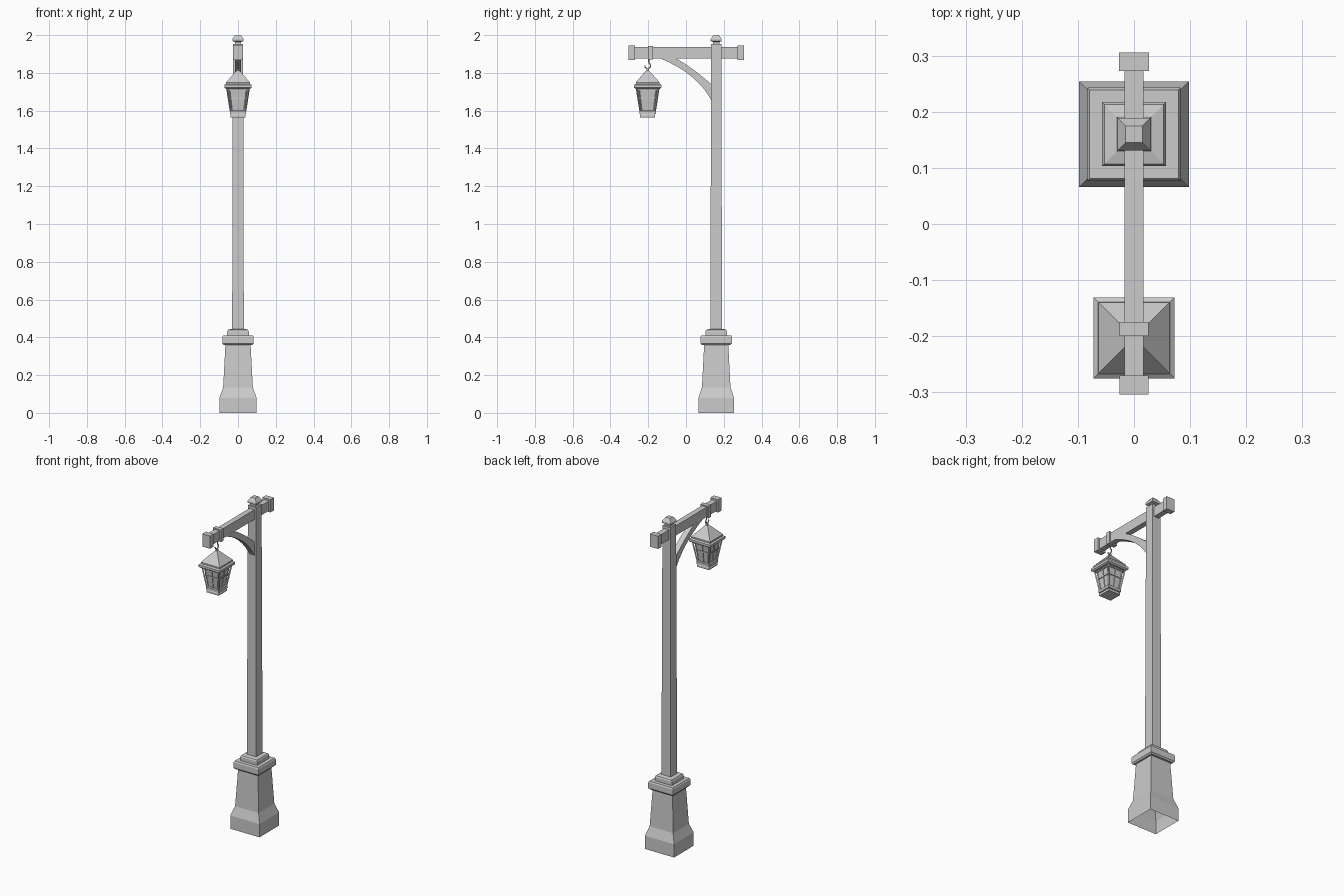
import bpy, bmesh, math
from mathutils import Vector

if "Cube" in bpy.data.objects:
    bpy.data.objects.remove(bpy.data.objects["Cube"], do_unlink=True)

grey = bpy.data.materials.new("plain grey")
grey.use_nodes = True
colour = (0.6, 0.6, 0.6, 1)
grey.diffuse_color = colour
grey.node_tree.nodes["Principled BSDF"].inputs["Base Color"].default_value = colour

POST_Y, LAMP_Y = 0.16, -0.203


def finish(name, bm):
    bmesh.ops.recalc_face_normals(bm, faces=bm.faces)
    mesh = bpy.data.meshes.new(name)
    bm.to_mesh(mesh)
    bm.free()
    mesh.materials.append(grey)
    obj = bpy.data.objects.new(name, mesh)
    bpy.context.collection.objects.link(obj)
    return obj


def stack(name, y, rings, open_bottom=False):
    """Square tower through rings of (half width, height)."""
    bm = bmesh.new()
    loops = [[bm.verts.new((sx * h, y + sy * h, z))
              for sx, sy in ((-1, -1), (1, -1), (1, 1), (-1, 1))] for h, z in rings]
    for a, b in zip(loops, loops[1:]):
        for i in range(4):
            j = (i + 1) % 4
            bm.faces.new((a[i], a[j], b[j], b[i]))
    bm.faces.new(loops[-1])
    if not open_bottom:
        bm.faces.new(loops[0])
    return finish(name, bm)


def box(name, half_x, y0, y1, z0, z1):
    bm = bmesh.new()
    bmesh.ops.create_cube(bm, size=1)
    for v in bm.verts:
        v.co = (v.co.x * 2 * half_x, (y0 + y1) / 2 + v.co.y * (y1 - y0),
                (z0 + z1) / 2 + v.co.z * (z1 - z0))
    return finish(name, bm)


def bar(name, a, b, width):
    """Square bar between two points."""
    a, b = Vector(a), Vector(b)
    bm = bmesh.new()
    bmesh.ops.create_cube(bm, size=1)
    bmesh.ops.scale(bm, vec=(width, width, (b - a).length), verts=bm.verts)
    turn = (b - a).to_track_quat('Z', 'Y').to_matrix()
    bmesh.ops.rotate(bm, cent=(0, 0, 0), matrix=turn, verts=bm.verts)
    bmesh.ops.translate(bm, vec=(a + b) / 2, verts=bm.verts)
    return finish(name, bm)


def bezier(p0, p1, p2, steps=8):
    for i in range(steps + 1):
        t = i / steps
        yield tuple((1 - t) ** 2 * a + 2 * t * (1 - t) * b + t * t * c
                    for a, b, c in zip(p0, p1, p2))


# Pedestal, post and finial
base = stack("pedestal", POST_Y, [(0.096, 0), (0.096, 0.08), (0.077, 0.135), (0.065, 0.365)], True)
base.scale.x, base.scale.y = 1.02, 0.98
base.location.y = POST_Y * 0.02
stack("pedestal_cap", POST_Y, [(0.076, 0.36), (0.083, 0.368), (0.083, 0.402), (0.079, 0.41)])
stack("post_collar", POST_Y, [(0.057, 0.408), (0.057, 0.432), (0.053, 0.44), (0.032, 0.445)])
stack("post", POST_Y, [(0.031, 0.43), (0.027, 1.952)])
stack("finial", POST_Y, [(0.017, 1.95), (0.017, 1.964), (0.029, 1.968),
                         (0.029, 1.979), (0.015, 2.0)])

# Cross beam with end blocks and hanging band
box("beam", 0.0165, -0.29, 0.29, 1.877, 1.936)
box("front_beam_end", 0.026, -0.304, -0.27, 1.869, 1.946)
box("back_beam_end", 0.027, 0.273, 0.306, 1.869, 1.946)
box("beam_band", 0.026, -0.2, -0.175, 1.87, 1.943)

# Curved brace under the beam
bm = bmesh.new()
lower = list(bezier((-0.145, 1.88), (0.06, 1.8), (0.14, 1.645)))
upper = list(bezier((-0.06, 1.88), (0.02, 1.84), (0.14, 1.735)))
rows = [[bm.verts.new((x, y, z)) for x, (y, z) in
         ((-0.017, lo), (0.017, lo), (0.017, up), (-0.017, up))]
        for lo, up in zip(lower, upper)]
for a, b in zip(rows, rows[1:]):
    for i in range(4):
        j = (i + 1) % 4
        bm.faces.new((a[i], a[j], b[j], b[i]))
bm.faces.new(rows[0])
bm.faces.new(rows[-1])
finish("brace", bm)

# Hook
points = [(0, LAMP_Y + 0.006, 1.88), (0, LAMP_Y + 0.006, 1.856)]
for i in range(9):
    t = math.radians(60 - i * 30)
    points.append((0, LAMP_Y + 0.015 * math.cos(t), 1.838 + 0.015 * math.sin(t)))
curve = bpy.data.curves.new("hook", 'CURVE')
curve.dimensions = '3D'
curve.bevel_depth = 0.0035
curve.bevel_resolution = 1
curve.use_fill_caps = True
spline = curve.splines.new('POLY')
spline.points.add(len(points) - 1)
for p, co in zip(spline.points, points):
    p.co = (*co, 1)
curve.materials.append(grey)
hook = bpy.data.objects.new("hook", curve)
bpy.context.collection.objects.link(hook)
bpy.context.view_layer.objects.active = hook
hook.select_set(True)
bpy.ops.object.convert(target='MESH')

# Lantern roof, eave, panes and foot
stack("lantern_loop", LAMP_Y, [(0.006, 1.8), (0.006, 1.826)])
stack("lantern_roof", LAMP_Y, [(0.063, 1.735), (0.063, 1.75), (0.012, 1.808), (0.006, 1.812)])
stack("lantern_eave", LAMP_Y, [(0.064, 1.716), (0.072, 1.722), (0.072, 1.736), (0.064, 1.742)])
stack("lantern_panes", LAMP_Y, [(0.034, 1.595), (0.05, 1.72)])
stack("lantern_sill", LAMP_Y, [(0.043, 1.583), (0.043, 1.598), (0.038, 1.602)])
stack("lantern_foot", LAMP_Y, [(0.04, 1.565), (0.04, 1.576), (0.034, 1.585)])

# Lantern bars, repeated on the four sides
for k in range(4):
    c, s = round(math.cos(k * math.pi / 2)), round(math.sin(k * math.pi / 2))

    def side(x, y, z):
        return (c * x - s * y, LAMP_Y + s * x + c * y, z)

    bar("corner_bar", side(0.039, 0.039, 1.598), side(0.058, 0.058, 1.72), 0.007)
    bar("upright_bar", side(0, 0.035, 1.598), side(0, 0.051, 1.72), 0.006)
    bar("cross_bar", side(-0.044, 0.0445, 1.668), side(0.044, 0.0445, 1.668), 0.006)
    bar("top_rail", side(-0.05, 0.05, 1.711), side(0.05, 0.05, 1.711), 0.007)
    for x in (-1, 1):
        bar("edge_bar", side(x * 0.033, 0.035, 1.598), side(x * 0.047, 0.051, 1.72), 0.005)
